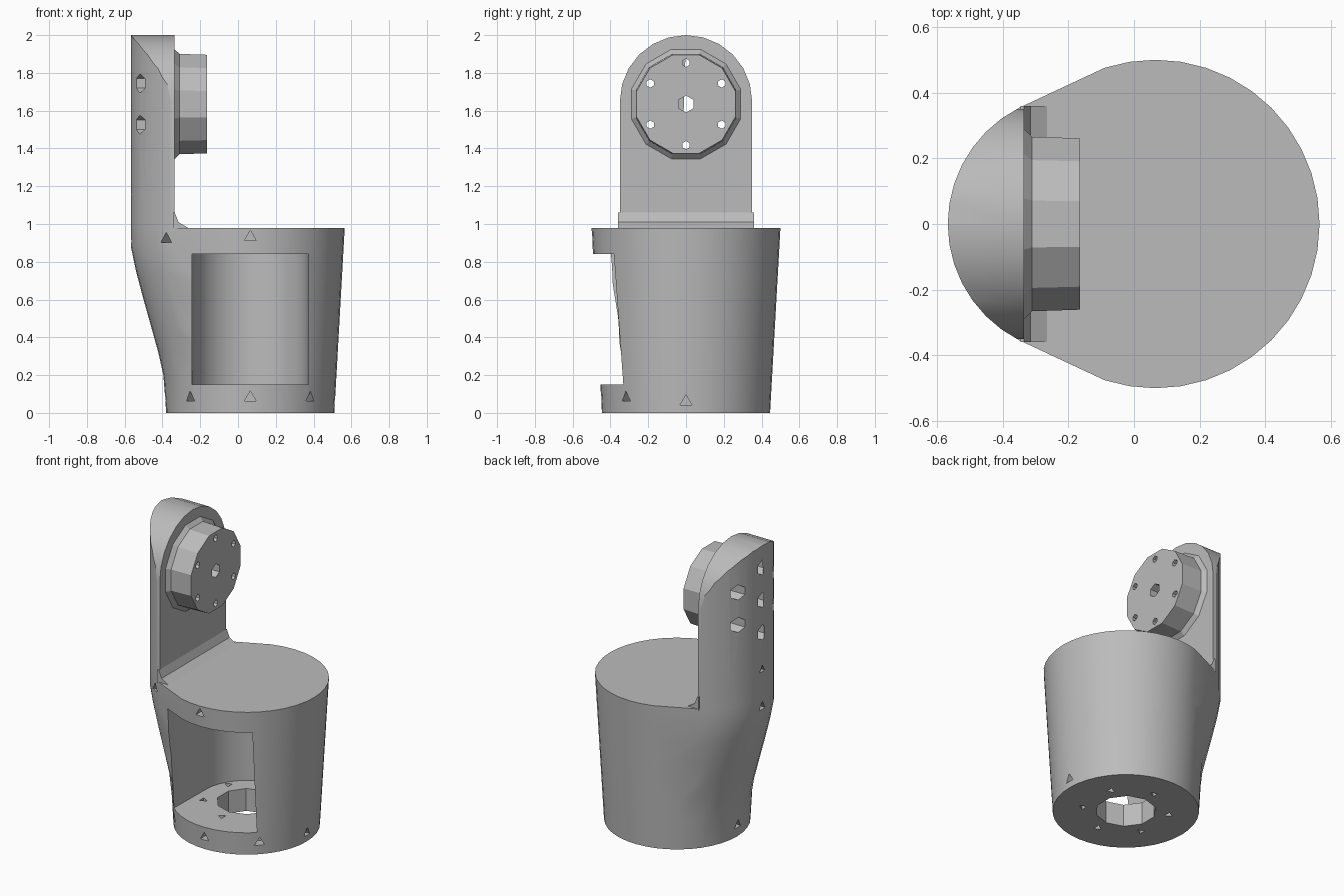
import bpy
from math import sin, cos, pi, radians
from mathutils import Vector

if "Cube" in bpy.data.objects:
    bpy.data.objects.remove(bpy.data.objects["Cube"])

grey = bpy.data.materials.new("matte grey")
grey.use_nodes = True
COLOR = (0.5, 0.5, 0.5, 1)
grey.diffuse_color = COLOR
grey.node_tree.nodes["Principled BSDF"].inputs["Base Color"].default_value = COLOR

CX = 0.065       # axis of the tapered body
FACE = -0.335    # inner face of the arm
HUB_Z = 1.635


def loft(name, rings):
    """Closed solid through rings that share one point count."""
    n = len(rings[0])
    faces = [list(range(n))[::-1], [(len(rings) - 1) * n + i for i in range(n)]]
    for r in range(len(rings) - 1):
        for i in range(n):
            j = (i + 1) % n
            faces.append([r * n + i, r * n + j, r * n + n + j, r * n + n + i])
    mesh = bpy.data.meshes.new(name)
    mesh.from_pydata([p for ring in rings for p in ring], [], faces)
    mesh.materials.append(grey)
    obj = bpy.data.objects.new(name, mesh)
    bpy.context.collection.objects.link(obj)
    # consistent outward normals
    bpy.context.view_layer.objects.active = obj
    bpy.ops.object.select_all(action='DESELECT')
    obj.select_set(True)
    bpy.ops.object.mode_set(mode='EDIT')
    bpy.ops.mesh.select_all(action='SELECT')
    bpy.ops.mesh.normals_make_consistent(inside=False)
    bpy.ops.object.mode_set(mode='OBJECT')
    return obj


def turned(name, start, direction, stations, sides, turn=0.0):
    """Solid of revolution; stations are (distance, radius) pairs."""
    axis = Vector(direction).normalized()
    up = Vector((0, 0, 1)) if abs(axis.z) < 0.9 else Vector((0, 1, 0))
    side = up.cross(axis).normalized()
    angles = [turn + 2 * pi * i / sides for i in range(sides)]
    return loft(name, [[Vector(start) + axis * d + r * (up * cos(a) + side * sin(a))
                        for a in angles] for d, r in stations])


def combine(target, tool, operation='DIFFERENCE'):
    mod = target.modifiers.new("cut", 'BOOLEAN')
    mod.operation, mod.solver, mod.object = operation, 'EXACT', tool
    bpy.context.view_layer.objects.active = target
    bpy.ops.object.modifier_apply(modifier=mod.name)
    bpy.data.objects.remove(tool)


def smooth(obj, angle):
    bpy.ops.object.select_all(action='DESELECT')
    obj.select_set(True)
    bpy.context.view_layer.objects.active = obj
    bpy.ops.object.shade_smooth_by_angle(angle=radians(angle))


def outline(z, min_x, sides=40):
    """Hull of the body circle and a smaller circle reaching out to min_x."""
    circles = [(CX, 0.445 + 0.055 * min(z, 0.98) / 0.98), (min_x + 0.397, 0.397)]
    ring = []
    for i in range(sides):
        a = 2 * pi * i / sides
        c, r = max(circles, key=lambda k: k[0] * cos(a) + k[1])
        ring.append((c + r * cos(a), r * sin(a), z))
    return ring


# Tapered body swelling out to the foot of the arm
body = loft("body", [outline(z, x) for z, x in
                     [(0, -0.37), (0.2, -0.395), (0.32, -0.422), (0.45, -0.458),
                      (0.6, -0.5), (0.75, -0.54), (0.88, -0.567), (0.98, -0.567)]])

# U-shaped cavity open to the front
R = 0.302
u_shape = [(CX + R * cos(pi * i / 16), R * sin(pi * i / 16)) for i in range(17)]
u_shape += [(CX - R - 0.012, -0.7), (CX + R + 0.012, -0.7)]
combine(body, loft("cavity", [[(x, y, z) for x, y in u_shape] for z in (0.15, 0.84)]))

# Floor opening with a ring of screw holes
combine(body, turned("opening", (CX, 0, -0.1), (0, 0, 1), [(0, 0.185), (0.4, 0.185)], 10))
for k in range(6):
    a = radians(60 * k + 30)
    combine(body, turned("screw_hole", (CX + 0.265 * cos(a), 0.265 * sin(a), -0.1),
                         (0, 0, 1), [(0, 0.028), (0.3, 0.028)], 3, a))

# Radial screw dents in the lower and upper rims
for angle, z, reach in [(0, 0.06, 0.45), (-45, 0.08, 0.45), (-90, 0.08, 0.45),
                        (-135, 0.08, 0.45), (180, 0.08, 0.45),
                        (-90, 0.93, 0.5), (-143, 0.92, 0.56), (180, 0.92, 0.632)]:
    d = Vector((cos(radians(angle)), sin(radians(angle)), 0))
    combine(body, turned("dent", Vector((CX, 0, z)) + d * (reach + 0.1), -d,
                         [(0, 0.036), (0.17, 0.036)], 3))

# Upright arm: curved outside, flat inside, round top
arm = loft("arm", [outline(z, -0.567) for z in (0.98, 2.1)])
W = 0.35
arch = [(-W, 0.9)] + [(-W * cos(pi * i / 12), 1.65 + W * sin(pi * i / 12))
                      for i in range(13)] + [(W, 0.9)]
combine(arm, loft("arch", [[(x, y, z) for y, z in arch] for x in (-0.8, FACE)]),
        'INTERSECT')

# Sloped fillet where the arm meets the body
fillet = loft("arm_fillet", [[(FACE - 0.01, y, 0.97), (FACE - 0.01, y, 1.06),
                              (FACE, y, 1.06), (FACE + 0.02, y, 1.01),
                              (FACE + 0.07, y, 0.98), (FACE + 0.07, y, 0.97)]
                             for y in (-0.36, 0.36)])

# Round hub on the inner face of the arm
hub = turned("hub", (FACE - 0.005, 0, HUB_Z), (1, 0, 0),
             [(0, 0.305), (0.03, 0.275), (0.175, 0.27)], 12, pi / 12)

# Bolt holes through hub and arm, with wide counterbores outside
spots = [(0, 0, 0.045)] + [(0.218 * sin(k * pi / 3), 0.218 * cos(k * pi / 3), 0.022)
                           for k in range(6)]
for y, dz, r in spots:
    start = (-0.8, y, HUB_Z + dz)
    for part in (hub, arm):
        combine(part, turned("bolt_hole", start, (1, 0, 0), [(0, r), (0.8, r)], 6))
    combine(arm, turned("counterbore", start, (1, 0, 0), [(0, 0.05), (0.38, 0.05)], 6))
combine(arm, turned("arm_dent", (-0.8, 0, 1.17), (1, 0, 0), [(0, 0.03), (0.3, 0.03)], 3))

for part in (body, arm, fillet):
    smooth(part, 30)
smooth(hub, 20)
